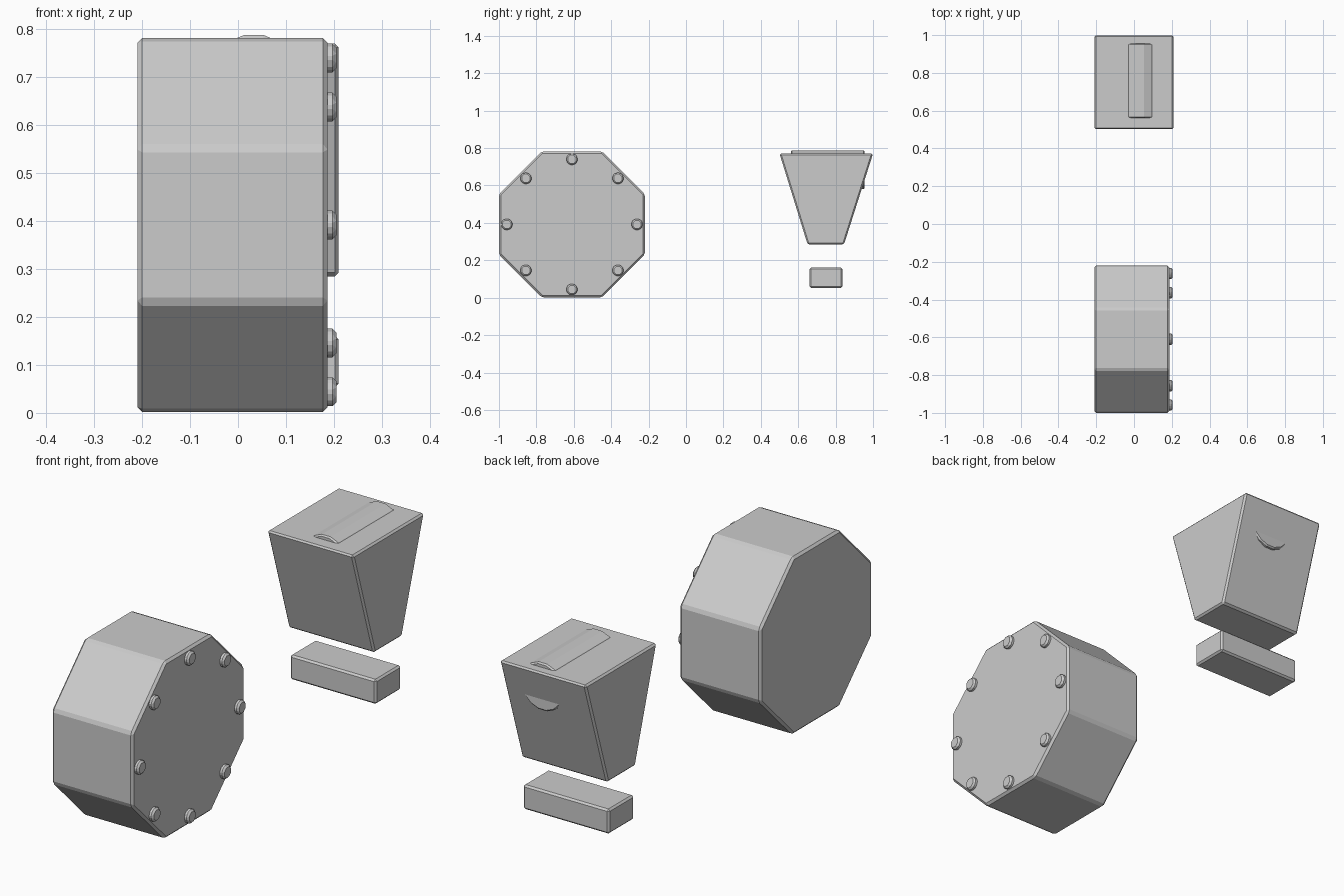
import bpy, bmesh
from math import pi, cos, sin

if "Cube" in bpy.data.objects:
    bpy.data.objects.remove(bpy.data.objects["Cube"])


def prism(name, profile, axis, lo, hi, bevel):
    """Extrude a 2D profile along x (profile = y,z) or y (profile = x,z)."""
    def place(a, b, t):
        return (t, a, b) if axis == 'X' else (a, t, b)
    bm = bmesh.new()
    ends = [[bm.verts.new(place(a, b, t)) for a, b in profile] for t in (lo, hi)]
    n = len(profile)
    bm.faces.new(ends[0])
    bm.faces.new(ends[1])
    for i in range(n):
        j = (i + 1) % n
        bm.faces.new((ends[0][i], ends[0][j], ends[1][j], ends[1][i]))
    bmesh.ops.recalc_face_normals(bm, faces=bm.faces)
    mesh = bpy.data.meshes.new(name)
    bm.to_mesh(mesh)
    bm.free()
    obj = bpy.data.objects.new(name, mesh)
    bpy.context.collection.objects.link(obj)
    mod = obj.modifiers.new("edge_chamfer", 'BEVEL')
    mod.width = bevel
    mod.segments = 1
    mod.limit_method = 'ANGLE'
    mod.angle_limit = 0.6  # about 34 degrees
    return obj


def ngon(cu, cv, apothem, n):
    """Regular polygon with flat sides facing the axes."""
    r = apothem / cos(pi / n)
    return [(cu + r * cos(2 * pi * (i + 0.5) / n),
             cv + r * sin(2 * pi * (i + 0.5) / n)) for i in range(n)]


# Octagonal drum
CY, CZ = -0.61, 0.392
prism("drum", ngon(CY, CZ, 0.39, 8), 'X', -0.21, 0.187, 0.01)

# Ring of bolts on the drum's right face
for k in range(8):
    a = k * pi / 4
    y, z = CY + 0.348 * cos(a), CZ + 0.348 * sin(a)
    prism(f"bolt_{k + 1}", ngon(y, z, 0.030, 8), 'X', 0.176, 0.205, 0.008)

# Tapered block
prism("tapered_block", [(0.65, 0.285), (0.845, 0.285), (1.0, 0.77), (0.5, 0.77)],
      'X', -0.21, 0.21, 0.008)

# Roller sunk into the block, just breaking through its top and back
prism("roller", ngon(0.033, 0.684, 0.104, 16), 'Y', 0.561, 0.955, 0.006)

# Small bar beneath the block
prism("lower_bar", [(0.66, 0.053), (0.837, 0.053), (0.837, 0.161), (0.66, 0.161)],
      'X', -0.21, 0.21, 0.008)
